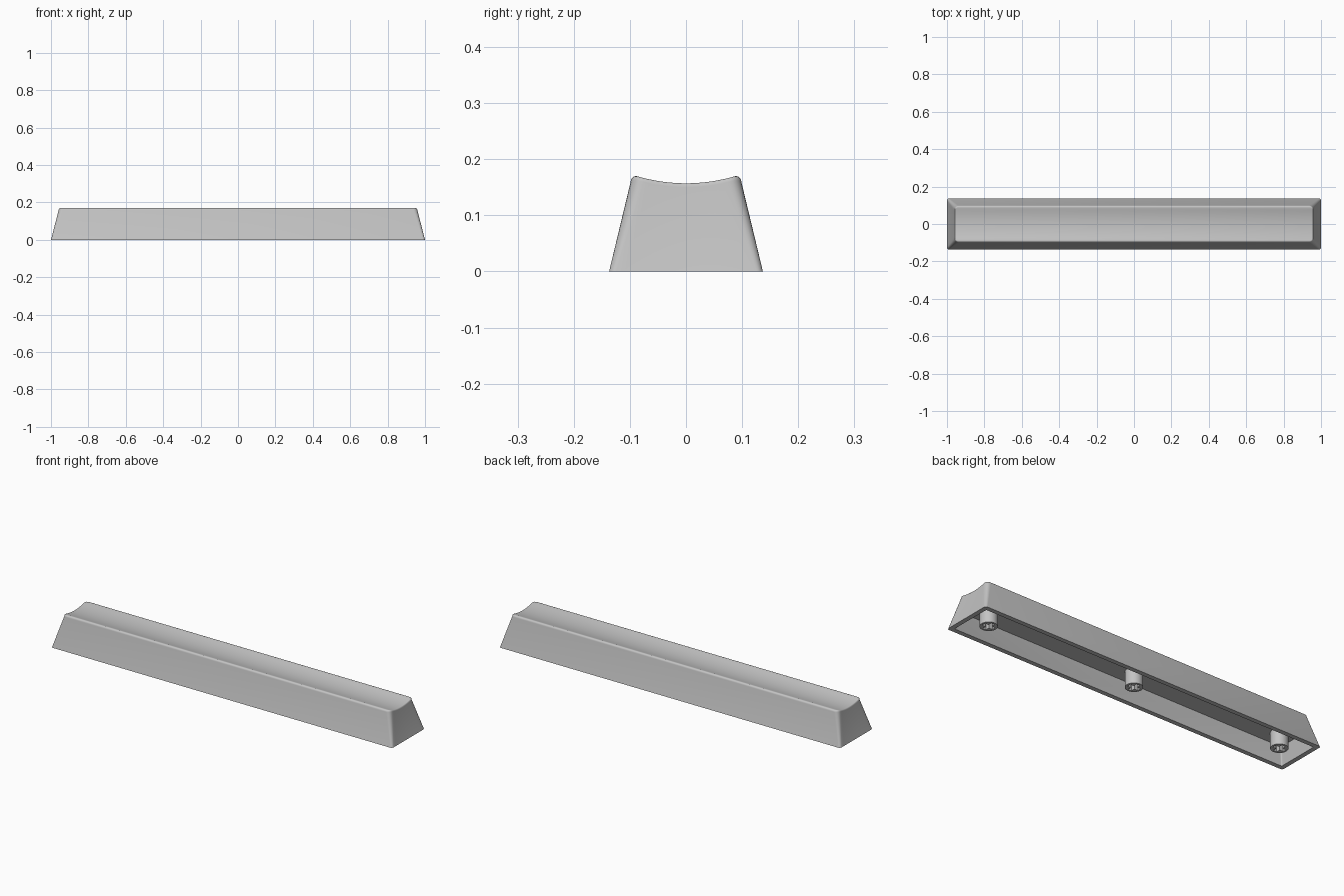
import bpy, bmesh, math
from mathutils import Matrix

cube = bpy.data.objects.get("Cube")
if cube:
    bpy.data.objects.remove(cube, do_unlink=True)

grey = bpy.data.materials.new("light grey plastic")
grey.use_nodes = True
grey.diffuse_color = (0.55, 0.55, 0.55, 1)
grey.node_tree.nodes["Principled BSDF"].inputs["Base Color"].default_value = grey.diffuse_color

ARC, SIDE = 6, 16          # points per corner and along each end
SHOULDER = 0.16            # height where the top rounding begins
WALL, CEILING = 0.024, 0.085


def half_size(z):
    """Half length and half width of the tapered body at a height."""
    return 1 - 0.253 * z, 0.137 - 0.24 * z


def dish(y):
    """Height of the scooped top."""
    return 0.157 + 0.013 * (y / 0.0886) ** 2


def ring(bm, hx, hy, r, height):
    """Rounded rectangle; the left half mirrors the right half."""
    pts = []
    for i in range(ARC):
        a = math.pi / 2 * (i / (ARC - 1) - 1)
        pts.append((hx - r + r * math.cos(a), r - hy + r * math.sin(a)))
    for i in range(1, SIDE):
        pts.append((hx, (hy - r) * (2 * i / SIDE - 1)))
    pts += [(x, -y) for x, y in reversed(pts[:ARC])]
    pts += [(-x, y) for x, y in reversed(pts)]
    return [bm.verts.new((x, y, height(y))) for x, y in pts]


def cap(bm, loop):
    """Close a ring with strips running the full length."""
    n = len(loop)
    for i in range(n // 2 - 1):
        bm.faces.new((loop[i], loop[i + 1], loop[n - 2 - i], loop[n - 1 - i]))


def make_object(bm, name):
    bmesh.ops.recalc_face_normals(bm, faces=bm.faces)
    mesh = bpy.data.meshes.new(name)
    bm.to_mesh(mesh)
    bm.free()
    mesh.materials.append(grey)
    obj = bpy.data.objects.new(name, mesh)
    bpy.context.collection.objects.link(obj)
    return obj


def activate(obj):
    bpy.ops.object.select_all(action='DESELECT')
    obj.select_set(True)
    bpy.context.view_layer.objects.active = obj


# Hollow key body: ceiling, inner wall, rim, outer wall, rounded shoulder, dish
bm = bmesh.new()
rings = []
for z, inset, r in ((CEILING, WALL, 0.008), (0, WALL, 0.006), (0, 0, 0.012)):
    hx, hy = half_size(z)
    rings.append(ring(bm, hx - inset, hy - inset, r, lambda y, z=z: z))
hx, hy = half_size(SHOULDER)
for i in range(6):
    t = math.pi / 2 * i / 5
    inset, drop = 1 - math.cos(t), 1 - math.sin(t)
    rings.append(ring(bm, hx - 0.005 * inset, hy - 0.01 * inset, 0.022 - 0.006 * inset,
                      lambda y, d=drop: dish(min(abs(y), 0.0886)) - 0.01 * d))
for a, b in zip(rings, rings[1:]):
    for i in range(len(a)):
        j = (i + 1) % len(a)
        bm.faces.new((a[i], a[j], b[j], b[i]))
cap(bm, rings[0])
cap(bm, rings[-1])
body = make_object(bm, "key_body")
activate(body)
bpy.ops.object.shade_smooth_by_angle(angle=math.radians(35))

# Mounting stem: round post with a cross-shaped socket
LOW, HIGH = 0.003, CEILING + 0.01
bm = bmesh.new()
bmesh.ops.create_cone(bm, cap_ends=True, segments=40, radius1=0.042, radius2=0.042,
                      depth=HIGH - LOW, matrix=Matrix.Translation((0, 0, (LOW + HIGH) / 2)))
stem = make_object(bm, "center_stem")

bm = bmesh.new()
a, b = 0.031, 0.01
quarter = [(a, -b), (a, b), (b, b)]
outline = []
for k in range(4):
    turn = Matrix.Rotation(math.pi / 2 * k, 2)
    for p in quarter:
        x = turn[0][0] * p[0] + turn[0][1] * p[1]
        y = turn[1][0] * p[0] + turn[1][1] * p[1]
        outline.append(bm.verts.new((x, y, -0.02)))
face = bm.faces.new(outline)
out = bmesh.ops.extrude_face_region(bm, geom=[face])
for v in out["geom"]:
    if isinstance(v, bmesh.types.BMVert):
        v.co.z = 0.065
cutter = make_object(bm, "socket_cutter")
cutter.hide_render = True

activate(stem)
mod = stem.modifiers.new("socket", 'BOOLEAN')
mod.operation = 'DIFFERENCE'
mod.solver = 'EXACT'
mod.object = cutter
bpy.ops.object.modifier_apply(modifier=mod.name)
bpy.data.objects.remove(cutter, do_unlink=True)
bpy.ops.object.shade_smooth_by_angle(angle=math.radians(35))

# Outer stems share the same mesh
for name, x in (("left_stem", 0.867), ("right_stem", -0.867)):
    copy = bpy.data.objects.new(name, stem.data)
    copy.location.x = x
    bpy.context.collection.objects.link(copy)
